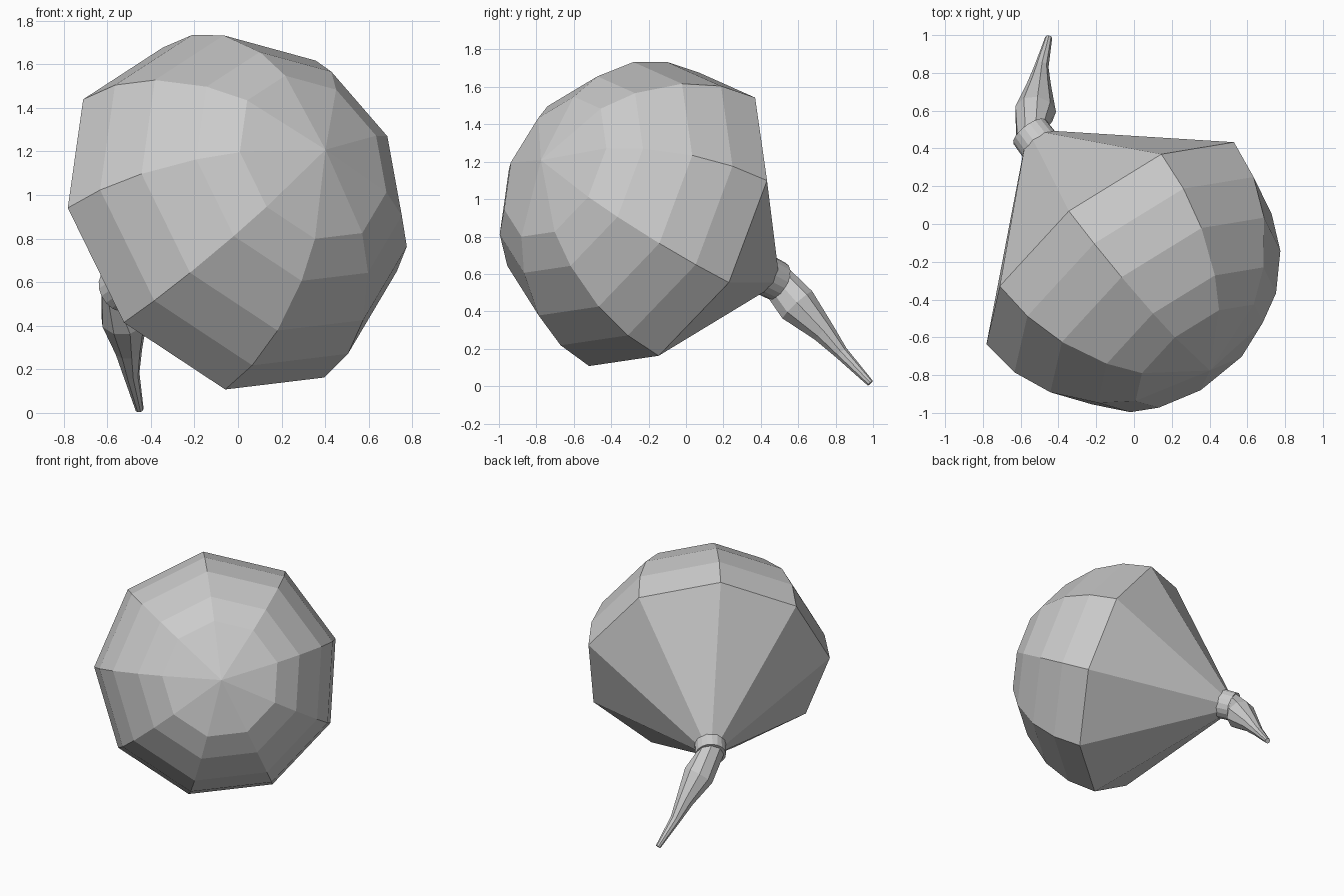
import bpy, bmesh, math
from mathutils import Vector

if "Cube" in bpy.data.objects:
    bpy.data.objects.remove(bpy.data.objects["Cube"])

CENTER = Vector((-0.08, -0.138, 0.882))      # middle of the widest ring
AXIS = Vector((0.558, -0.739, 0.378)).normalized()
REF = Vector((0.61, 0.568, 0.218))           # direction of one body corner
R = 0.863


def loft(name, sections, sides, pole=None):
    """Skin regular rings given as (centre, normal, radius); optional closing pole."""
    bm = bmesh.new()
    rings = []
    for c, n, r in sections:
        n = n.normalized()
        u = (REF - n * REF.dot(n)).normalized()
        w = n.cross(u)
        rings.append([bm.verts.new(c + r * (u * math.cos(a) + w * math.sin(a)))
                      for a in (2 * math.pi * i / sides for i in range(sides))])
    for a, b in zip(rings, rings[1:]):
        for i in range(sides):
            j = (i + 1) % sides
            bm.faces.new((a[i], a[j], b[j], b[i]))
    bm.faces.new(rings[0])
    if pole:
        p = bm.verts.new(pole)
        for i in range(sides):
            bm.faces.new((rings[-1][i], rings[-1][(i + 1) % sides], p))
    else:
        bm.faces.new(rings[-1])
    bmesh.ops.recalc_face_normals(bm, faces=bm.faces)
    mesh = bpy.data.meshes.new(name)
    bm.to_mesh(mesh)
    bm.free()
    obj = bpy.data.objects.new(name, mesh)
    bpy.context.collection.objects.link(obj)
    return obj


def on_axis(t):
    return CENTER + AXIS * t


# Body: faceted dome at the front, straight cone towards the neck
body = [(on_axis(-0.76), AXIS, 0.105)]
for deg in (0, 15, 30.3, 48, 61.5):
    e = math.radians(deg)
    body.append((on_axis(R * math.sin(e)), AXIS, R * math.cos(e)))
loft("body", body, 9, pole=on_axis(R))

# Collar: short, finely sided band round the neck
loft("collar", [(on_axis(-0.745), AXIS, 0.110),
                (on_axis(-0.845), AXIS, 0.107)], 18)

# Tail: bent, swelling and tapering to a thin tip
path = [((-0.545, 0.478, 0.567), 0.098), ((-0.522, 0.595, 0.433), 0.110),
        ((-0.503, 0.735, 0.290), 0.064), ((-0.490, 0.830, 0.178), 0.038),
        ((-0.452, 0.985, 0.016), 0.019)]
pts = [Vector(p) for p, r in path]
tail = []
for i, (p, r) in enumerate(path):
    tangent = pts[min(i + 1, len(pts) - 1)] - pts[max(i - 1, 0)]
    tail.append((pts[i], -AXIS if i == 0 else tangent, r))
loft("tail", tail, 9)
